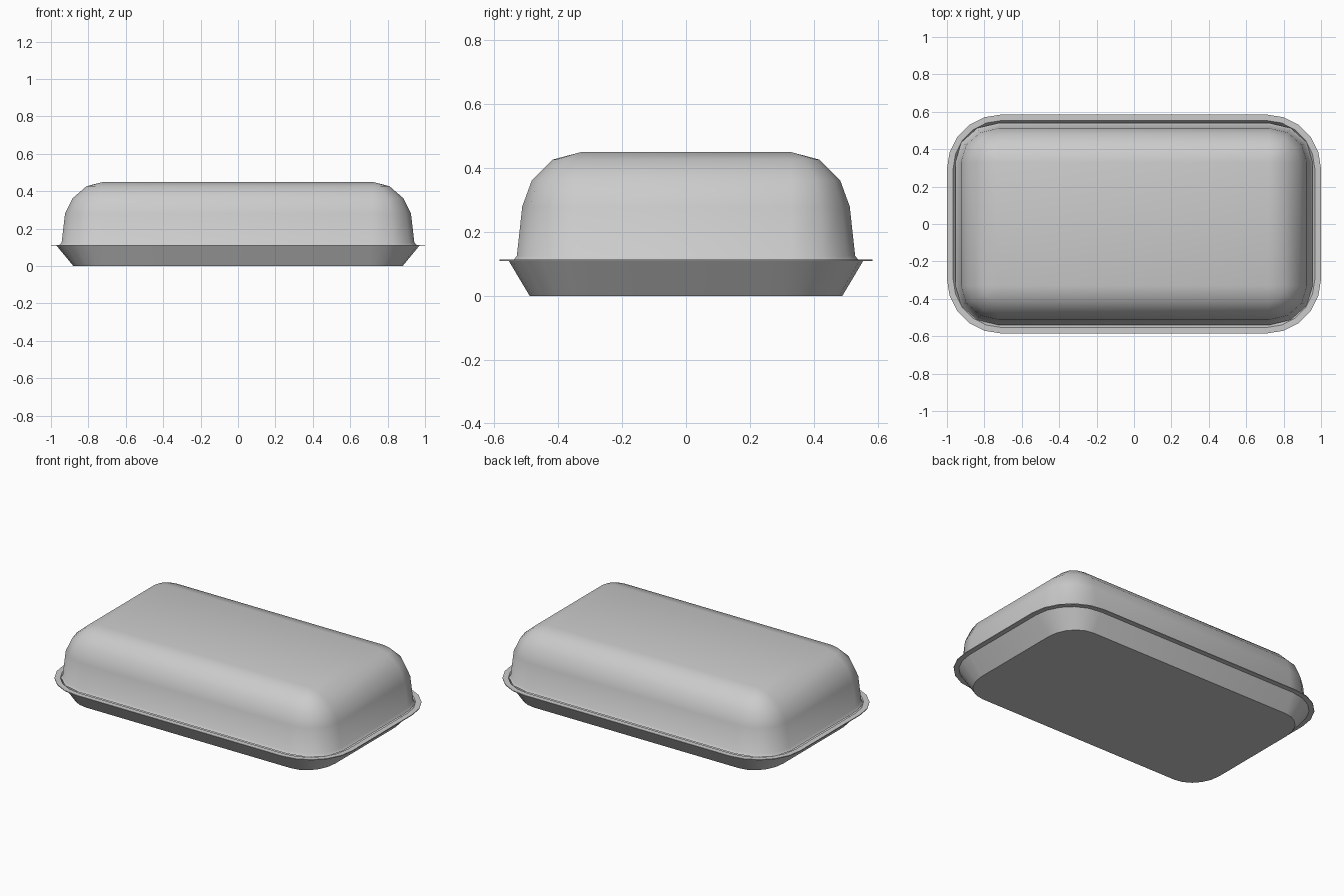
import bpy
import bmesh
import math

cube = bpy.data.objects.get("Cube")
if cube:
    bpy.data.objects.remove(cube, do_unlink=True)

grey = bpy.data.materials.new("brushed grey metal")
grey.use_nodes = True
colour = (0.6, 0.6, 0.6, 1)
grey.diffuse_color = colour
grey.node_tree.nodes["Principled BSDF"].inputs["Base Color"].default_value = colour


def corner_ring(bm, half_x, half_y, z, centre, segments):
    """Rounded rectangle whose corner arcs share a fixed centre."""
    cx, cy = centre
    ring = []
    for sx, sy, start in ((1, 1, 0), (-1, 1, 1), (-1, -1, 2), (1, -1, 3)):
        for i in range(segments + 1):
            a = (start + i / segments) * math.pi / 2
            x = sx * cx + (half_x - cx) * math.cos(a)
            y = sy * cy + (half_y - cy) * math.sin(a)
            ring.append(bm.verts.new((x, y, z)))
    return ring


def loft(name, profile, centre, segments, cap_start, cap_end, angle):
    """Skin rounded rectangles listed as (half x, half y, z)."""
    bm = bmesh.new()
    rings = [corner_ring(bm, *p, centre, segments) for p in profile]
    count = len(rings[0])
    for low, high in zip(rings, rings[1:]):
        for i in range(count):
            j = (i + 1) % count
            bm.faces.new((low[i], low[j], high[j], high[i]))
    if cap_start:
        bm.faces.new(rings[0][::-1])
    if cap_end:
        bm.faces.new(rings[-1])
    bmesh.ops.remove_doubles(bm, verts=bm.verts, dist=0.0005)
    mesh = bpy.data.meshes.new(name)
    bm.to_mesh(mesh)
    bm.free()
    mesh.materials.append(grey)
    obj = bpy.data.objects.new(name, mesh)
    bpy.context.collection.objects.link(obj)
    bpy.ops.object.select_all(action="DESELECT")
    obj.select_set(True)
    bpy.context.view_layer.objects.active = obj
    bpy.ops.object.shade_smooth_by_angle(angle=math.radians(angle))
    return obj


# Tray: outer wall, flat flange, inner wall and floor
loft("tray", [
    (0.88, 0.49, 0), (0.97, 0.555, 0.109), (1, 0.585, 0.109),
    (1, 0.585, 0.114), (0.967, 0.553, 0.114), (0.878, 0.488, 0.006),
], (0.71, 0.295), 5, True, True, 35)

# Lid: domed shell with a small flared lip at its base
loft("lid", [
    (0.955, 0.541, 0.112), (0.943, 0.53, 0.125), (0.925, 0.513, 0.28),
    (0.885, 0.483, 0.362), (0.81, 0.417, 0.427), (0.72, 0.33, 0.45),
], (0.72, 0.33), 3, False, True, 42)
